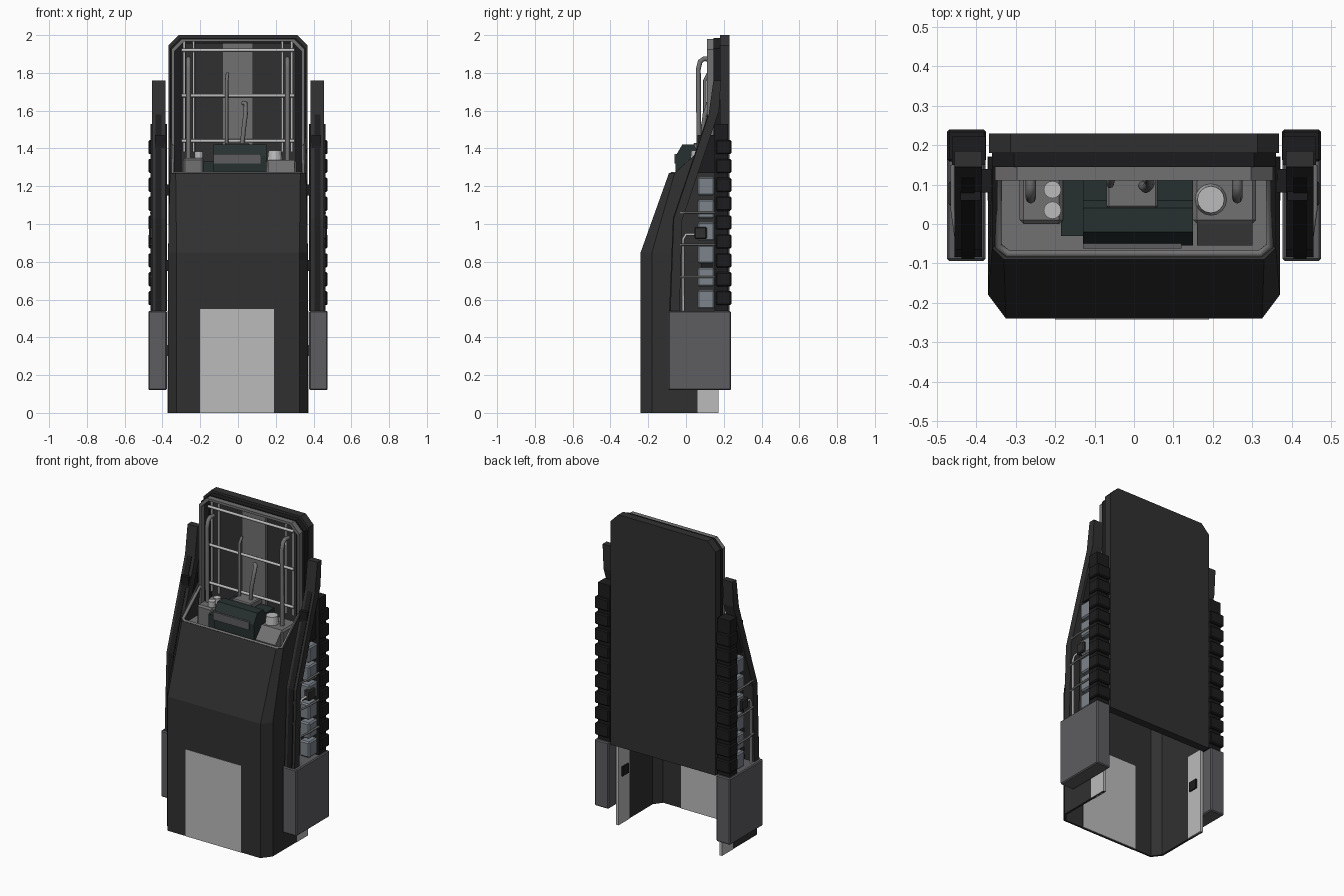
import bpy, bmesh, math
from mathutils import Vector

if "Cube" in bpy.data.objects:
    bpy.data.objects.remove(bpy.data.objects["Cube"])


def mat(name, c):
    m = bpy.data.materials.new(name)
    m.diffuse_color = (*c, 1)
    m.use_nodes = True
    m.node_tree.nodes["Principled BSDF"].inputs["Base Color"].default_value = m.diffuse_color
    return m


DARK = mat("dark_shell", (0.03, 0.03, 0.03))
BLACK = mat("black_trim", (0.012, 0.012, 0.013))
GREY = mat("box_grey", (0.11, 0.11, 0.12))
MID = mat("mid_grey", (0.17, 0.165, 0.165))
LIGHT = mat("light_grey", (0.5, 0.5, 0.5))
GREEN = mat("dark_green", (0.02, 0.03, 0.03))
BLUE = mat("blue_grey", (0.2, 0.23, 0.26))


def finish(name, bm, m):
    bmesh.ops.recalc_face_normals(bm, faces=bm.faces)
    me = bpy.data.meshes.new(name)
    bm.to_mesh(me)
    bm.free()
    ob = bpy.data.objects.new(name, me)
    bpy.context.collection.objects.link(ob)
    me.materials.append(m)
    return ob


def box(name, x, y, z, m, bevel=0):
    bm = bmesh.new()
    bmesh.ops.create_cube(bm, size=1)
    for v in bm.verts:
        v.co = Vector([(a + b) / 2 + c * (b - a) for (a, b), c in zip((x, y, z), v.co)])
    if bevel:
        bmesh.ops.bevel(bm, geom=bm.edges[:], offset=bevel, segments=1, affect='EDGES')
    return finish(name, bm, m)


def prism(name, pts, a, b, m, axis):
    """Extrude a flat outline from a to b along axis 'x' (pts y,z) or 'y' (pts x,z)."""
    bm = bmesh.new()
    put = (lambda p, t: (t, *p)) if axis == 'x' else (lambda p, t: (p[0], t, p[1]))
    face = bm.faces.new([bm.verts.new(put(p, a)) for p in pts])
    ext = bmesh.ops.extrude_face_region(bm, geom=[face])
    move = Vector(put((0, 0), b - a))
    bmesh.ops.translate(bm, vec=move, verts=[v for v in ext["geom"] if isinstance(v, bmesh.types.BMVert)])
    return finish(name, bm, m)


def ring(name, outer, inner, a, b, m):
    """Frame in the xz plane between two matching outlines."""
    bm = bmesh.new()
    loops = [[bm.verts.new((p[0], y, p[1])) for p in pts]
             for pts, y in ((outer, a), (inner, a), (inner, b), (outer, b))]
    n = len(outer)
    for k in range(4):
        for i in range(n):
            j = (i + 1) % n
            bm.faces.new((loops[k][i], loops[k][j], loops[(k + 1) % 4][j], loops[(k + 1) % 4][i]))
    return finish(name, bm, m)


def cyl(name, x, y, z0, z1, r, m, r2=None):
    bm = bmesh.new()
    bmesh.ops.create_cone(bm, cap_ends=True, segments=16, radius1=r,
                          radius2=r if r2 is None else r2, depth=z1 - z0)
    bmesh.ops.translate(bm, vec=(x, y, (z0 + z1) / 2), verts=bm.verts)
    return finish(name, bm, m)


def tube(name, pts, r, m):
    cu = bpy.data.curves.new(name, 'CURVE')
    cu.dimensions = '3D'
    cu.bevel_depth = r
    cu.bevel_resolution = 2
    cu.use_fill_caps = True
    sp = cu.splines.new('POLY')
    sp.points.add(len(pts) - 1)
    for p, c in zip(sp.points, pts):
        p.co = (*c, 1)
    ob = bpy.data.objects.new(name, cu)
    bpy.context.collection.objects.link(ob)
    cu.materials.append(m)
    return ob


def mirrored(ob):
    """Mirror a part to the other side across x = 0."""
    md = ob.modifiers.new("mirror", 'MIRROR')
    md.use_clip = False
    return ob


# Front shell: open at the back and bottom, lofted through three sections
def section(z, w, cx, cy, front, zback):
    half = [(w, 0.17, zback), (w, cy, z), (cx, front, z)]
    return half + [(-x, y, h) for x, y, h in reversed(half)]


bm = bmesh.new()
rows = [[bm.verts.new(p) for p in section(*s)] for s in (
    (0, 0.37, 0.325, -0.18, -0.24, 0),
    (0.85, 0.37, 0.325, -0.18, -0.24, 0.85),
    (1.27, 0.36, 0.33, -0.06, -0.09, 1.48))]
for lo, hi in zip(rows, rows[1:]):
    for i in range(5):
        bm.faces.new((lo[i], lo[i + 1], hi[i + 1], hi[i]))
shell = finish("front_shell", bm, DARK)
sol = shell.modifiers.new("thickness", 'SOLIDIFY')
# recalculated normals of an open sheet may face either way, so aim them outward first
front = min(shell.data.polygons, key=lambda p: p.center.y)
if front.normal.y > 0:
    shell.data.flip_normals()
sol.thickness = 0.014
sol.offset = -1

box("front_light_panel", (-0.2, 0.19), (-0.242, -0.223), (0, 0.55), LIGHT)
for s in (-1, 1):
    box("side_light_panel", sorted((s * 0.353, s * 0.372)), (0.06, 0.171), (0, 0.54), LIGHT)
# Rim on the sloped front's top edge
tube("top_rim", [(-0.345, 0.15, 1.44), (-0.345, -0.055, 1.265), (-0.32, -0.075, 1.265),
                 (0.32, -0.075, 1.265), (0.345, -0.055, 1.265), (0.345, 0.15, 1.44)], 0.01, MID)
box("tray_floor", (-0.35, 0.35), (-0.08, 0.17), (1.2, 1.23), MID)

# Tall back board with clipped top corners, and its front frame
def board_outline(w, z0, z1, c):
    return [(-w, z0), (w, z0), (w, z1 - c), (w - c, z1), (-w + c, z1), (-w, z1 - c)]


prism("back_board", board_outline(0.368, 0.53, 2.0, 0.055), 0.18, 0.23, DARK, 'y')
ring("board_frame", board_outline(0.36, 1.2, 1.985, 0.055), board_outline(0.305, 1.25, 1.955, 0.03),
     0.145, 0.18, BLACK)
ring("board_frame_lip", board_outline(0.352, 1.21, 1.98, 0.055), board_outline(0.335, 1.23, 1.965, 0.05),
     0.11, 0.145, MID)
box("board_inner_left", (-0.3, -0.08), (0.165, 0.18), (1.25, 1.96), DARK)
box("board_centre_strip", (-0.08, 0.08), (0.16, 0.18), (1.25, 1.98), MID)

# Rack of rails on the board
for z in (1.44, 1.68, 1.92):
    tube("cross_rail", [(-0.3, 0.13, z), (0.3, 0.13, z)], 0.009, LIGHT)
for x in (0.235, 0.285):
    mirrored(tube("upright_rail", [(x, 0.145, 1.38), (x, 0.145, 1.97)], 0.007, LIGHT))
mirrored(tube("hooked_pipe", [(0.262, 0.07, 1.3), (0.262, 0.065, 1.82), (0.262, 0.075, 1.86),
                              (0.262, 0.095, 1.875), (0.262, 0.13, 1.87)], 0.013, MID))
tube("tall_hose", [(-0.06, 0.1, 1.4), (-0.06, 0.1, 1.76), (-0.055, 0.12, 1.8)], 0.009, MID)
tube("short_hose", [(0.02, 0.1, 1.4), (0.03, 0.09, 1.5), (0.04, 0.1, 1.58), (0.04, 0.12, 1.64),
                    (0.025, 0.13, 1.64)], 0.012, MID)

# Equipment in the tray
prism("machine_body", [(-0.055, 1.22), (-0.055, 1.36), (-0.02, 1.42), (0.04, 1.42), (0.06, 1.39),
                       (0.15, 1.39), (0.15, 1.22)], -0.13, 0.15, GREEN, 'x')
box("machine_shelf", (-0.185, 0.15), (-0.03, 0.16), (1.22, 1.33), GREEN)
box("machine_face", (-0.13, 0.12), (-0.062, -0.05), (1.32, 1.37), GREY)
box("machine_top_plate", (-0.07, 0.06), (0.04, 0.16), (1.39, 1.43), MID, 0.006)
box("left_tray_block", (-0.29, -0.18), (0, 0.16), (1.22, 1.35), MID, 0.01)
box("right_tray_block", (0.15, 0.31), (0, 0.16), (1.22, 1.34), MID, 0.01)
prism("right_tray_wedge", [(-0.055, 1.22), (-0.055, 1.27), (0, 1.33), (0, 1.22)], 0.16, 0.3, MID, 'x')
cyl("canister", 0.195, 0.062, 1.34, 1.39, 0.04, LIGHT, 0.034)
for y in (0.035, 0.087):
    cyl("small_cap", -0.207, y, 1.34, 1.385, 0.022, LIGHT)

# Side packs, built on the right and mirrored
mirrored(prism("side_arm", [(-0.085, 0.5), (-0.065, 1.03), (0.12, 1.58), (0.145, 1.76), (0.185, 1.76),
                            (0.175, 1.6), (-0.02, 1.02), (-0.035, 0.5)], 0.385, 0.455, DARK, 'x'))
mirrored(prism("arm_inlay", [(-0.089, 0.54), (-0.069, 1.03), (0.116, 1.58), (0.12, 1.57), (-0.06, 1.03),
                             (-0.08, 0.54)], 0.405, 0.438, BLACK, 'x'))
# lower box with clipped vertical front edges
mirrored(box("side_box", (0.377, 0.475), (-0.094, 0.238), (0.12, 0.54), GREY, 0.006))
mirrored(box("side_spine", (0.377, 0.462), (0.15, 0.222), (0.54, 1.53), BLACK))
for i in range(9):
    z = 0.57 + i * 0.1
    mirrored(box("spine_rib", (0.375, 0.474), (0.158, 0.24), (z, z + 0.075), BLACK, 0.006))
for i in range(6):
    z = 0.55 + i * 0.12
    mirrored(box("stacked_block", (0.385, 0.455), (0.062, 0.15), (z, z + 0.1), BLUE, 0.008))
for i in range(3):
    z = 0.72 + i * 0.17
    mirrored(tube("pack_rod", [(0.45, -0.03, z), (0.46, 0.04, z), (0.46, 0.15, z)], 0.006, MID))
mirrored(tube("side_pipe", [(0.445, -0.015, 0.5), (0.445, -0.015, 0.92), (0.445, 0, 0.945),
                            (0.445, 0.06, 0.945)], 0.007, LIGHT))
mirrored(box("pipe_valve", (0.43, 0.47), (0.045, 0.11), (0.92, 0.985), DARK, 0.006))
mirrored(box("pack_top_brace", (0.39, 0.44), (0.06, 0.15), (1.27, 1.47), BLACK))
# connecting brackets between the shell and each pack
for z in (0.3, 0.75, 1.15):
    mirrored(box("pack_bracket", (0.345, 0.39), (0.08, 0.14), (z, z + 0.06), BLACK))
